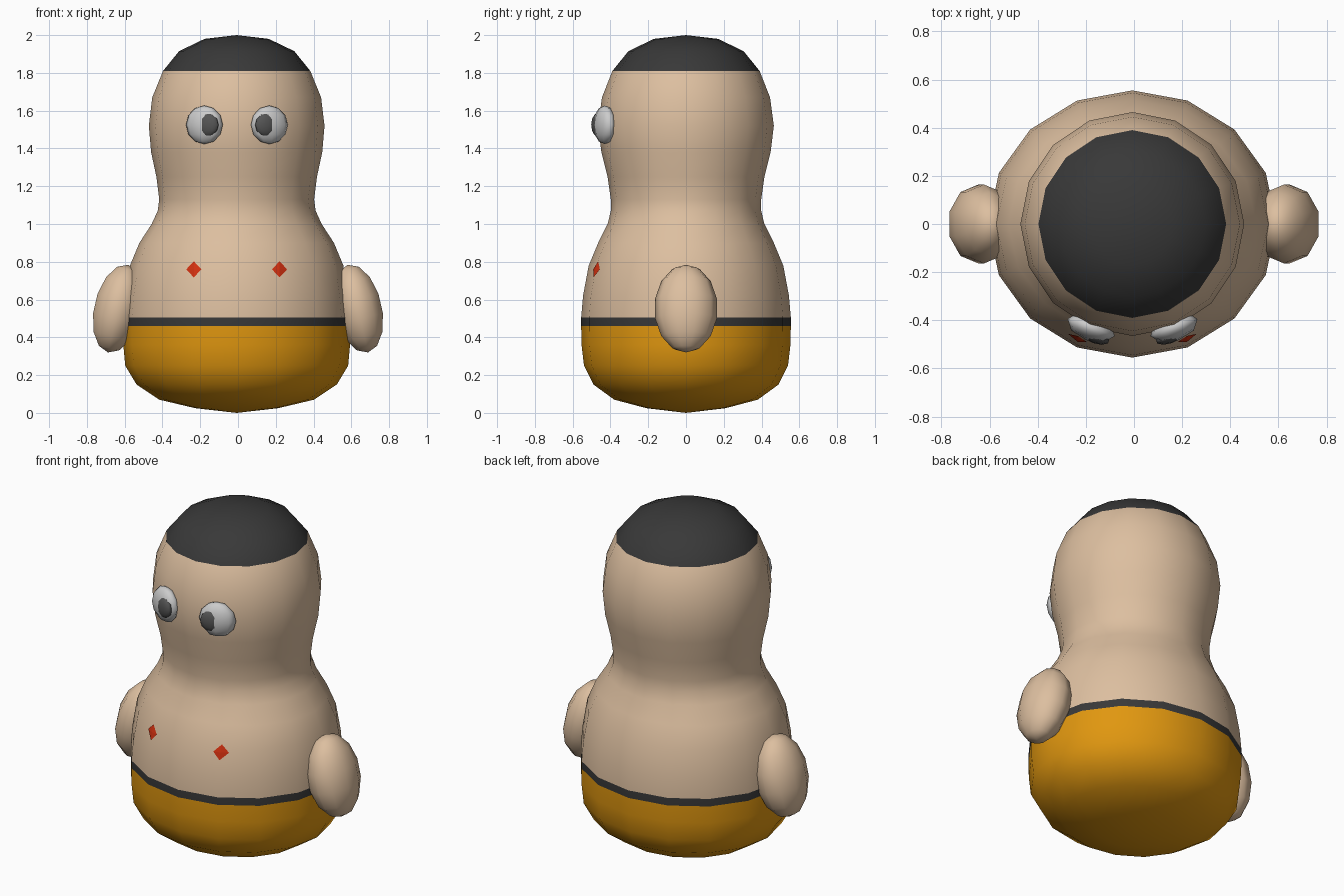
import bpy, bmesh, math
from mathutils import Vector
from mathutils.bvhtree import BVHTree

if "Cube" in bpy.data.objects:
    bpy.data.objects.remove(bpy.data.objects["Cube"])


def material(name, rgb):
    m = bpy.data.materials.new(name)
    m.diffuse_color = (*rgb, 1)
    m.use_nodes = True
    m.node_tree.nodes["Principled BSDF"].inputs["Base Color"].default_value = m.diffuse_color
    return m


SKIN = material("skin", (0.72, 0.52, 0.35))
ORANGE = material("orange", (0.75, 0.31, 0.005))
DARK = material("dark", (0.04, 0.04, 0.04))
PUPIL = material("pupil_grey", (0.09, 0.09, 0.09))
WHITE = material("eye_white", (0.62, 0.63, 0.64))
RED = material("red", (0.65, 0.03, 0.005))


def finish(name, bm, mats, smooth=True):
    bmesh.ops.recalc_face_normals(bm, faces=bm.faces)
    for f in bm.faces:
        f.smooth = smooth
    me = bpy.data.meshes.new(name)
    bm.to_mesh(me)
    ob = bpy.data.objects.new(name, me)
    bpy.context.collection.objects.link(ob)
    for m in mats:
        me.materials.append(m)
    return ob


def ball(name, loc, scale, rot, mat, segs=10, rings=7):
    bm = bmesh.new()
    bmesh.ops.create_uvsphere(bm, u_segments=segs, v_segments=rings, radius=1)
    ob = finish(name, bm, [mat])
    ob.location, ob.scale, ob.rotation_euler = loc, scale, rot
    return ob


# Body: 16-sided lathe, (z, x radius, y radius), coloured in bands
SIDES, CX = 16, -0.007
profile = [(0.025, 0.22, 0.21), (0.07, 0.41, 0.38), (0.15, 0.53, 0.49),
           (0.25, 0.59, 0.54), (0.36, 0.60, 0.553), (0.46, 0.60, 0.555),
           (0.505, 0.60, 0.555), (0.62, 0.59, 0.545), (0.78, 0.565, 0.515),
           (0.90, 0.515, 0.465), (1.00, 0.45, 0.415), (1.07, 0.418, 0.398),
           (1.13, 0.41, 0.398), (1.25, 0.425, 0.415), (1.38, 0.453, 0.448),
           (1.52, 0.465, 0.465), (1.67, 0.447, 0.445), (1.81, 0.39, 0.39),
           (1.915, 0.305, 0.305), (1.98, 0.17, 0.17)]
bm = bmesh.new()
rings = []
for z, rx, ry in profile:
    rings.append([bm.verts.new((CX + rx * math.cos(2 * math.pi * i / SIDES),
                                ry * math.sin(2 * math.pi * i / SIDES), z))
                  for i in range(SIDES)])
base, top = bm.verts.new((CX, 0, 0)), bm.verts.new((CX, 0, 2))
for i in range(SIDES):
    j = (i + 1) % SIDES
    bm.faces.new((base, rings[0][j], rings[0][i]))
    bm.faces.new((top, rings[-1][i], rings[-1][j]))
    for a, b in zip(rings, rings[1:]):
        bm.faces.new((a[i], a[j], b[j], b[i]))
for f in bm.faces:
    z = f.calc_center_median().z
    f.material_index = 1 if z < 0.46 else 2 if z < 0.505 or z > 1.81 else 0
bm.normal_update()
tree = BVHTree.FromBMesh(bm)
finish("body", bm, [SKIN, ORANGE, DARK])

for side, s in (("left", -1), ("right", 1)):
    # Arms: tilted ellipsoids
    ball(side + "_arm", (s * 0.635, 0, 0.552), (0.133, 0.168, 0.238),
         (0, s * math.radians(-13), 0), SKIN)
    # Eyes: flattened balls lying on the face, with pupils
    turn = s * math.radians(20)
    ball(side + "_eye", (s * 0.172 - 0.006, -0.43, 1.525), (0.104, 0.056, 0.102),
         (0, 0, turn), WHITE, 8, 6)
    ball(side + "_pupil", (s * 0.155 - 0.006, -0.468, 1.525), (0.062, 0.028, 0.062),
         (0, 0, turn), PUPIL, 10, 6)
    # Chest marks: small diamonds laid onto the body surface
    bm = bmesh.new()
    cx = CX + s * 0.225
    pts = []
    for dx, dz in ((0, 0), (0.04, 0), (0, 0.043), (-0.04, 0), (0, -0.043)):
        hit = tree.ray_cast(Vector((cx + dx, -2, 0.76 + dz)), Vector((0, 1, 0)))[0]
        pts.append(bm.verts.new(hit + Vector((s * 0.002, -0.006, 0))))
    for k in range(4):
        bm.faces.new((pts[0], pts[1 + k], pts[1 + (k + 1) % 4]))
    bm.normal_update()
    if bm.faces[:][0].normal.y > 0:
        bmesh.ops.reverse_faces(bm, faces=bm.faces)
    finish(side + "_chest_mark", bm, [RED], False)
